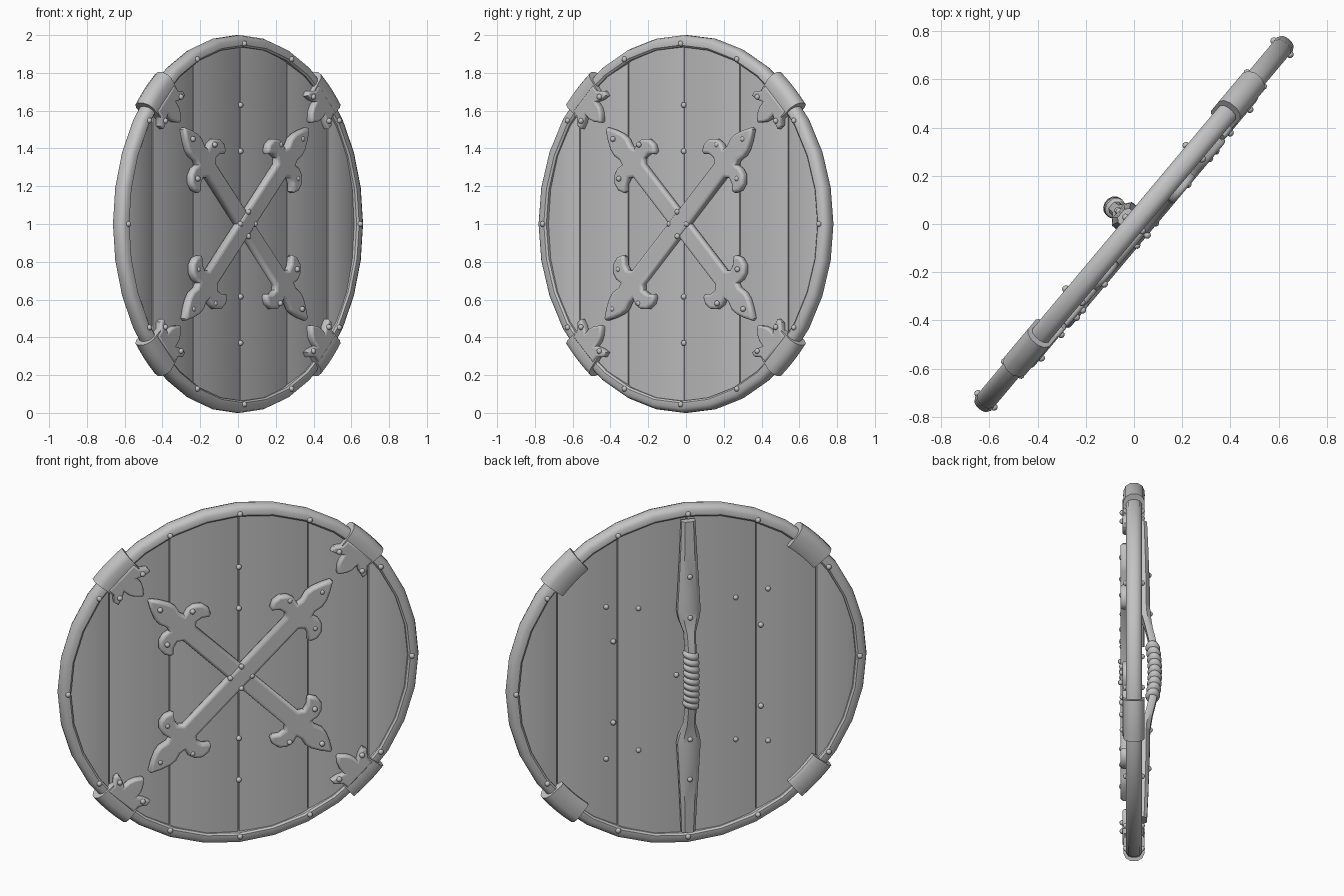
import bpy, bmesh, math
from mathutils import Matrix, Vector

if "Cube" in bpy.data.objects:
    bpy.data.objects.remove(bpy.data.objects["Cube"])

# Local frame: x across the face, -y out of the face, z up; then turned and lifted
PLACE = Matrix.Translation((0, 0, 1)) @ Matrix.Rotation(math.radians(50), 4, 'Z')
gray = bpy.data.materials.new("plain_gray")
gray.diffuse_color = (0.55, 0.55, 0.55, 1)
gray.use_nodes = True
gray.node_tree.nodes["Principled BSDF"].inputs["Base Color"].default_value = gray.diffuse_color


def finish(ob, angle=40):
    ob.data.materials.clear()
    ob.data.materials.append(gray)
    bpy.ops.object.select_all(action='DESELECT')
    ob.select_set(True)
    bpy.context.view_layer.objects.active = ob
    bpy.ops.object.shade_smooth_by_angle(angle=math.radians(angle))


def add(name, bm, angle=40):
    bmesh.ops.recalc_face_normals(bm, faces=bm.faces)
    bm.transform(PLACE)
    me = bpy.data.meshes.new(name)
    bm.to_mesh(me)
    bm.free()
    ob = bpy.data.objects.new(name, me)
    bpy.context.collection.objects.link(ob)
    finish(ob, angle)


def loft(bm, rings, closed=False):
    """Skin a list of equal-length vertex rings."""
    vs = [[bm.verts.new(p) for p in r] for r in rings]
    n = len(vs[0])
    for i in range(len(vs) if closed else len(vs) - 1):
        a, b = vs[i], vs[(i + 1) % len(vs)]
        for j in range(n):
            bm.faces.new((a[j], a[(j + 1) % n], b[(j + 1) % n], b[j]))
    if not closed:
        bm.faces.new(vs[0])
        bm.faces.new(vs[-1])


def around(section, angles):
    """Place an (r, w) section at each angle round the shield."""
    return [[(r * math.cos(a), -w, r * math.sin(a)) for r, w in section] for a in angles]


# Wooden planks, slightly bulged, cut to the disc
edges = [-0.95, -0.72, -0.385, 0, 0.385, 0.72, 0.95]
for k in range(6):
    bm = bmesh.new()
    rings = []
    for i in range(9):
        t = i / 8
        u = edges[k] + 0.003 + (edges[k + 1] - edges[k] - 0.006) * t
        h = math.sqrt(max(0.957 ** 2 - u * u, 0.0004))
        b = 0.026 - 0.012 * (2 * t - 1) ** 2
        rings.append([(u, -b, -h), (u, -b, h), (u, b, h), (u, b, -h)])
    loft(bm, rings)
    add(f"plank_{k + 1}", bm)

# Metal rim
half = [(0.937, 0.034), (0.947, 0.043), (0.975, 0.043), (0.993, 0.031), (1.0, 0.012)]
section = half + [(r, -w) for r, w in reversed(half)]
bm = bmesh.new()
loft(bm, around(section, [math.tau * i / 32 for i in range(32)]), True)
add("rim", bm)

# Clamps folded over the rim on the diagonals
half = [(0.89, 0.048), (0.905, 0.057), (0.985, 0.057), (1.012, 0.045), (1.028, 0.018)]
section = half + [(r, -w) for r, w in reversed(half)]
for q in range(4):
    mid = math.radians(45 + 90 * q)
    bm = bmesh.new()
    loft(bm, around(section, [mid + math.radians(d) for d in (-6.4, -3.2, 0, 3.2, 6.4)]))
    add(f"rim_clamp_{q + 1}", bm)


def plate(name, points, angle, w, thick, bevel):
    """Rounded flat plate from an outline, turned on the face."""
    cu = bpy.data.curves.new(name, 'CURVE')
    cu.dimensions, cu.fill_mode = '2D', 'BOTH'
    cu.extrude, cu.bevel_depth = thick / 2 - bevel, bevel
    cu.offset, cu.bevel_resolution = -bevel, 2
    sp = cu.splines.new('POLY')
    sp.points.add(len(points) - 1)
    for p, (x, y) in zip(sp.points, points):
        p.co = (x, y, 0, 1)
    sp.use_cyclic_u = True
    ob = bpy.data.objects.new(name, cu)
    bpy.context.collection.objects.link(ob)
    bpy.ops.object.select_all(action='DESELECT')
    ob.select_set(True)
    bpy.context.view_layer.objects.active = ob
    bpy.ops.object.convert(target='MESH')
    ob = bpy.context.view_layer.objects.active
    ob.data.transform(PLACE @ Matrix.Translation((0, -w, 0))
                      @ Matrix.Rotation(math.pi / 2, 4, 'X') @ Matrix.Rotation(angle, 4, 'Z'))
    finish(ob, 50)


# Crossed bars with three-petal ends
petal = [(0.40, 0.052), (0.42, 0.075), (0.412, 0.11), (0.385, 0.14), (0.39, 0.158),
         (0.425, 0.175), (0.47, 0.168), (0.503, 0.135), (0.512, 0.095), (0.503, 0.06),
         (0.53, 0.054), (0.575, 0.066), (0.615, 0.06), (0.665, 0.038), (0.715, 0.008)]
end = [(d, -l) for d, l in petal] + [(d, l) for d, l in reversed(petal)]
bar = end + [(-d, -l) for d, l in end]
plate("cross_bar_lower", bar, math.radians(135), 0.04, 0.045, 0.016)
plate("cross_bar_upper", bar, math.radians(45), 0.048, 0.05, 0.016)

# Pronged leaf on the front of each clamp
prong = [(0.94, 0.098), (0.90, 0.098), (0.865, 0.13), (0.835, 0.125), (0.845, 0.085),
         (0.865, 0.05), (0.83, 0.048), (0.80, 0.035), (0.765, 0.006)]
leaf = prong + [(d, -l) for d, l in reversed(prong)]
for q in range(4):
    plate(f"clamp_leaf_{q + 1}", leaf, math.radians(45 + 90 * q), 0.04, 0.045, 0.012)

# Handle arms: bowed strap at the back, as (height, half width, depth, half thickness)
rows = [(0.92, 0.038, 0.05, 0.02), (0.75, 0.045, 0.055, 0.022), (0.5, 0.058, 0.06, 0.025),
        (0.39, 0.064, 0.06, 0.026), (0.34, 0.055, 0.064, 0.025), (0.27, 0.032, 0.08, 0.02),
        (0.17, 0.03, 0.102, 0.02), (0.0, 0.03, 0.112, 0.02)]
for side, s in (("upper", 1), ("lower", -1)):
    bm = bmesh.new()
    loft(bm, [[(hw * c, d + th * e, s * z) for c, e in
               ((-1, -1), (1, -1), (1, 0.2), (0.6, 1), (-0.6, 1), (-1, 0.2))]
              for z, hw, d, th in rows])
    add(f"handle_arm_{side}", bm)

# Cord-wrapped grip
bm = bmesh.new()
rings = []
for i in range(73):
    z = -0.165 + 0.33 * i / 72
    r = 0.037 + 0.009 * abs(math.sin(math.pi * i / 8))
    d = 0.112 - 0.5 * z * z
    rings.append([(r * math.cos(a), d + 0.85 * r * math.sin(a), z + 0.25 * r * math.cos(a))
                  for a in (math.tau * j / 14 for j in range(14))])
loft(bm, rings)
add("handle_grip", bm, 60)


def rivets(name, spots):
    """Domed studs at (x, z, outward depth)."""
    bm = bmesh.new()
    for x, z, w in spots:
        bmesh.ops.create_uvsphere(bm, u_segments=10, v_segments=6, radius=0.015,
                                  matrix=Matrix.Translation((x, -w, z)))
    add(name, bm, 60)


def polar(r, deg):
    return r * math.cos(math.radians(deg)), r * math.sin(math.radians(deg))


# Rim rivets show on both faces
ring = [90 * q + d for q in range(4) for d in ((0, 35, 66) if q % 2 == 0 else (0, 24, 55))]
rivets("rim_rivets", [(*polar(0.955, a), w) for a in ring for w in (0.044, -0.044)])

# Cross rivets go through to the back
cross = [(sx * x, sz * z) for sx in (1, -1) for sz in (1, -1)
         for x, z in ((0.45, 0.45), (0.27, 0.42), (0.41, 0.24))]
rivets("cross_rivets", [(x, z, w) for x, z in cross for w in (0.066, -0.022)]
       + [(0.06, 0, 0.066), (-0.06, 0, 0.066), (0, 0.065, 0.072), (0, -0.065, 0.072),
          (0.06, 0, -0.022)])

# Middle seam rivets, front and handle side
rivets("handle_rivets", [(0, s * z, w) for s in (1, -1)
                         for z, w in ((0.63, 0.018), (0.385, 0.018), (0.6, -0.08), (0.36, -0.087))])

# Clamp rivets beside the prongs
rivets("clamp_rivets", [(*(Matrix.Rotation(math.radians(45 + 90 * q), 2) @ Vector((0.862, l))), 0.063)
                        for q in range(4) for l in (0.09, -0.09)])
